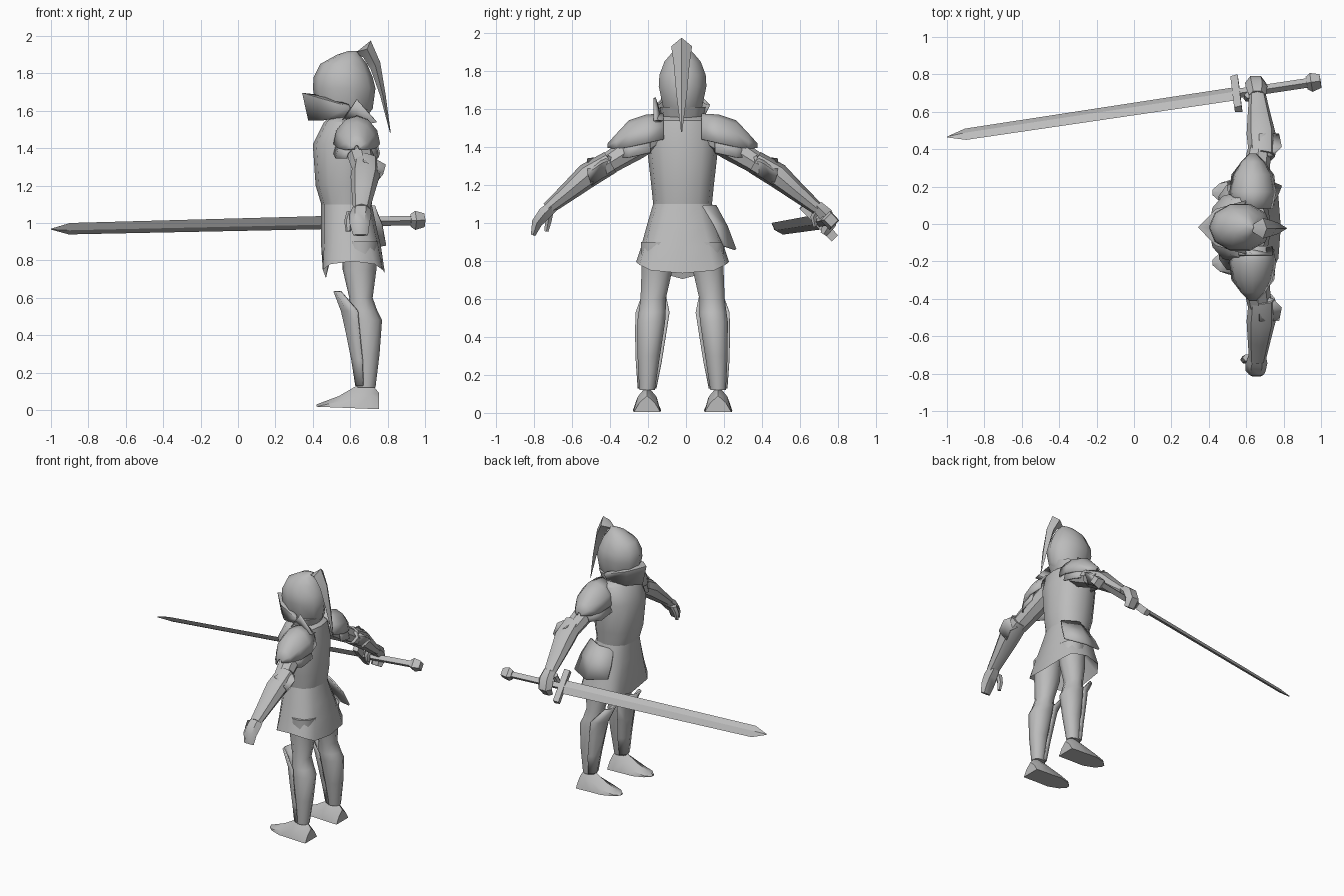
import bpy, math
from mathutils import Vector

cube = bpy.data.objects.get("Cube")
if cube:
    bpy.data.objects.remove(cube, do_unlink=True)

steel = bpy.data.materials.new("plain_steel_grey")
steel.use_nodes = True
GREY = (0.5, 0.5, 0.5, 1)
steel.diffuse_color = GREY
steel.node_tree.nodes["Principled BSDF"].inputs["Base Color"].default_value = GREY
MID = -0.018  # body's plane of symmetry


def make(name, verts, faces, thick=0, angle=40):
    mesh = bpy.data.meshes.new(name)
    mesh.from_pydata([tuple(v) for v in verts], [], faces)
    mesh.materials.append(steel)
    ob = bpy.data.objects.new(name, mesh)
    bpy.context.collection.objects.link(ob)
    bpy.ops.object.select_all(action='DESELECT')
    ob.select_set(True)
    bpy.context.view_layer.objects.active = ob
    bpy.ops.object.mode_set(mode='EDIT')
    bpy.ops.mesh.select_all(action='SELECT')
    bpy.ops.mesh.normals_make_consistent(inside=False)
    bpy.ops.object.mode_set(mode='OBJECT')
    bpy.ops.object.shade_smooth_by_angle(angle=math.radians(angle))
    if thick:
        mod = ob.modifiers.new("thickness", 'SOLIDIFY')
        mod.thickness = thick
        mod.offset = 0
    return ob


def loft(name, rings, closed=True, thick=0, angle=40):
    """Skin a list of equal rings; closed rings get end caps."""
    n, verts, faces = len(rings[0]), [p for r in rings for p in r], []
    for k in range(len(rings) - 1):
        for i in range(n if closed else n - 1):
            j = (i + 1) % n
            faces.append((k * n + i, k * n + j, k * n + n + j, k * n + n + i))
    if closed:
        faces += [tuple(range(n)), tuple(range(len(verts) - n, len(verts)))]
    return make(name, verts, faces, thick, angle)


def level(z, front, back, half, n=12, power=0.85, mid=MID, hem=0):
    """Horizontal ring whose first vertex points forward (-x)."""
    ring = []
    for i in range(n):
        a = 2 * math.pi * i / n
        c, s = math.cos(a), math.sin(a)
        px, py = (math.copysign(abs(t) ** power, t) if abs(t) > 1e-6 else 0 for t in (c, s))
        ring.append(Vector(((front + back) / 2 - px * (back - front) / 2,
                            mid + py * half, z + hem * s * s)))
    return ring


def limb(name, path, n=8):
    """Tube along (x, y, z, depth radius, thickness radius) stations in the yz plane."""
    pts, rings = [Vector(p[:3]) for p in path], []
    for k, p in enumerate(path):
        t = pts[min(k + 1, len(pts) - 1)] - pts[max(k - 1, 0)]
        side = Vector((0, -t.z, t.y)).normalized()
        rings.append([pts[k] + Vector((p[3] * math.cos(a), 0, 0)) + side * p[4] * math.sin(a)
                      for a in (2 * math.pi * i / n for i in range(n))])
    return loft(name, rings)


def mirrored(half):
    """Open strip from centre-to-side points (x, y offset, z)."""
    return ([Vector((x, MID - y, z)) for x, y, z in reversed(half[1:])]
            + [Vector((x, MID + y, z)) for x, y, z in half])


# Torso and skirt
torso = [(1.57, .5, .66, .1), (1.54, .46, .71, .165), (1.42, .4, .735, .19),
         (1.2, .415, .73, .165), (1.1, .445, .715, .155)]
loft("breastplate", [level(*t) for t in torso])
skirt = [level(1.1, .445, .715, .155), level(.98, .445, .74, .19, power=.75),
         level(.87, .445, .765, .22, power=.65),
         level(.735, .44, .785, .245, power=.55, hem=.06)]
skirt[-1][0] += Vector((.03, 0, -.03))
skirt.append(level(.88, .5, .73, .19))
loft("skirt", skirt, angle=50)
loft("hip_plate", [[Vector(p) for p in row] for row in (
    [(.73, .09, 1.09), (.62, .155, 1.09), (.52, .12, 1.07)],
    [(.77, .15, .99), (.64, .215, .98), (.5, .18, .97)],
    [(.79, .2, .88), (.65, .26, .86), (.5, .22, .89)])], closed=False, thick=.012)

# Neck guard, helmet, visor and plume
loft("neck_guard", [level(1.51, .46, .7, .15), level(1.55, .49, .68, .11),
                    level(1.61, .455, .71, .12)])
helmet = [(1.56, .46, .68, .09), (1.61, .42, .72, .108), (1.72, .4, .735, .132),
          (1.78, .405, .72, .128), (1.85, .44, .69, .1), (1.9, .53, .65, .055),
          (1.92, .59, .64, .015)]
loft("helmet", [level(*h, n=10, power=1) for h in helmet], angle=50)
loft("visor", [mirrored(h) for h in (
    [(.44, 0, 1.68), (.47, .08, 1.67), (.59, .12, 1.63)],
    [(.347, 0, 1.693), (.44, .095, 1.665), (.6, .14, 1.62)],
    [(.38, 0, 1.55), (.46, .08, 1.55), (.59, .115, 1.57)])], closed=False, thick=.01)
plume = []
for x, z, w, dx, dz in [(.635, 1.915, .02, .01, .005), (.69, 1.93, .055, .02, .045),
                        (.735, 1.84, .042, .025, .02), (.775, 1.68, .028, .015, .0),
                        (.815, 1.48, .003, .002, 0)]:
    c = Vector((x, MID - .005, z))
    d, w = Vector((dx, 0, dz)), Vector((0, w, 0))
    plume.append([c + d, c + w, c - d, c - w])
loft("plume", plume)

for side, s in (("sword_side", 1), ("free_side", -1)):
    def at(x, y, z):
        return Vector((x, MID + s * y, z))

    # Arm, elbow guard
    limb(side + "_upper_arm", [(.62, MID + s * .12, 1.48, .08, .07), (.645, MID + s * .25, 1.4, .075, .07),
                               (.67, MID + s * .41, 1.3, .065, .056), (.68, MID + s * .47, 1.27, .055, .05)])
    limb(side + "_forearm", [(.685, MID + s * .38, 1.32, .07, .062), (.68, MID + s * .5, 1.25, .078, .066),
                             (.67, MID + s * .6, 1.165, .062, .05), (.66, MID + s * .71, 1.075, .045, .034)])
    loft(side + "_elbow_guard", [
        [at(.66, .36, 1.38), at(.735, .38, 1.33), at(.71, .38, 1.26)],
        [at(.67, .43, 1.345), at(.785, .43, 1.31), at(.74, .42, 1.24)],
        [at(.67, .5, 1.335), at(.77, .5, 1.26), at(.72, .48, 1.2)]], closed=False, thick=.012)

    # Layered shoulder plates, wide at the neck and pointed outwards
    def dome(y, z, r, h, cx=.635):
        return [at(cx - r * math.cos(a), y, z + h * math.sin(a))
                for a in (math.pi * i / 6 for i in range(7))]
    loft(side + "_shoulder_plate", [dome(.1, 1.44, .1, .13), dome(.19, 1.42, .12, .145),
                                    dome(.28, 1.4, .1, .135), dome(.345, 1.39, .06, .075),
                                    dome(.39, 1.395, .015, .02)], closed=False, thick=.012)
    loft(side + "_lower_shoulder_plate", [dome(.17, 1.37, .12, .13), dome(.28, 1.345, .11, .115),
                                          dome(.35, 1.345, .055, .055)], closed=False, thick=.01)

    # Leg
    leg = [(.9, .56, .75, .1, .125), (.75, .56, .74, .085, .135), (.6, .595, .72, .07, .155),
           (.53, .59, .745, .075, .16), (.48, .595, .77, .077, .165), (.3, .625, .757, .062, .178),
           (.12, .635, .735, .043, .187)]
    loft(side + "_leg", [level(z, f, b, h, 10, 1, MID + s * y) for z, f, b, h, y in leg])

    # Knee and shin guard: a ridged shell with a flared point
    rows = [(.635, .515, .55, .055, .15), (.53, .555, .64, .085, .158),
            (.42, .58, .65, .078, .168), (.27, .61, .665, .064, .178), (.13, .632, .67, .045, .187)]
    loft(side + "_shin_guard", [[at(b, y - h, z), at((f + b) / 2 - .01, y - h * .7, z), at(f, y, z),
                                 at((f + b) / 2 - .01, y + h * .7, z), at(b, y + h, z)]
                                for z, f, b, h, y in rows], closed=False, thick=.01)

    # Pointed boot
    boot = [(.755, .04, .07, .09), (.71, .048, .072, .145), (.635, .052, .072, .13),
            (.54, .06, .075, .075), (.46, .05, .05, .045), (.42, .015, .015, .03)]
    loft(side + "_boot", [[at(x, .187 - b, .004 + (.76 - x) * .04), at(x, .187 - t, h * .6),
                           at(x, .187, h), at(x, .187 + t, h * .6),
                           at(x, .187 + b, .004 + (.76 - x) * .04)]
                          for x, t, b, h in boot], angle=45)

# Upright guard on one shoulder
loft("neck_fin", [[Vector((x, -.13 - d, z)) for x, z in ((.56, 1.55), (.635, 1.58 + h), (.74, 1.54))]
                  for d, h in ((0, -.06), (.035, .08))], closed=False, thick=.012)

# Open hand with thumb
limb("free_hand", [(.66, -.7, 1.09, .045, .035), (.655, -.745, 1.05, .058, .04),
                   (.65, -.785, 1.0, .054, .032), (.655, -.805, .935, .04, .014)], 6)
limb("free_thumb", [(.61, -.715, 1.06, .03, .02), (.59, -.725, 1.01, .022, .02),
                    (.59, -.735, .955, .014, .012)], 6)

# Sword: measured along its own axis from tip to pommel
tip, end = Vector((-1, .465, .967)), Vector((1, .765, 1.015))
axis = (end - tip).normalized()
wide = Vector((0, 1, -1))
wide = (wide - axis * wide.dot(axis)).normalized()
flat = axis.cross(wide)


def sword_ring(t, w, f, square=False):
    c = tip + axis * t
    a, b = wide * w, flat * f
    return [c + a + b, c - a + b, c - a - b, c + a - b] if square else [c + a, c + b, c - a, c - b]


loft("sword_blade", [sword_ring(0, .003, .003), sword_ring(.1, .043, .012),
                     sword_ring(1.57, .05, .016)], angle=10)
loft("sword_guard", [sword_ring(1.545, .12, .018, True), sword_ring(1.585, .12, .024, True)], angle=20)
loft("sword_grip", [sword_ring(1.57, .018, .018, True), sword_ring(1.96, .018, .018, True)], angle=20)
loft("sword_pommel", [sword_ring(1.945, .024, .024, True), sword_ring(1.97, .036, .036, True),
                      sword_ring(2.02, .026, .026, True)], angle=20)

# Gripping hand
limb("sword_hand", [(.66, .69, 1.09, .045, .035), (.655, .735, 1.045, .058, .045),
                    (.65, .755, .99, .056, .042), (.65, .725, .94, .045, .022)], 6)
limb("sword_thumb", [(.62, .69, 1.07, .03, .02), (.61, .67, 1.03, .024, .018),
                     (.61, .68, .98, .016, .012)], 6)
